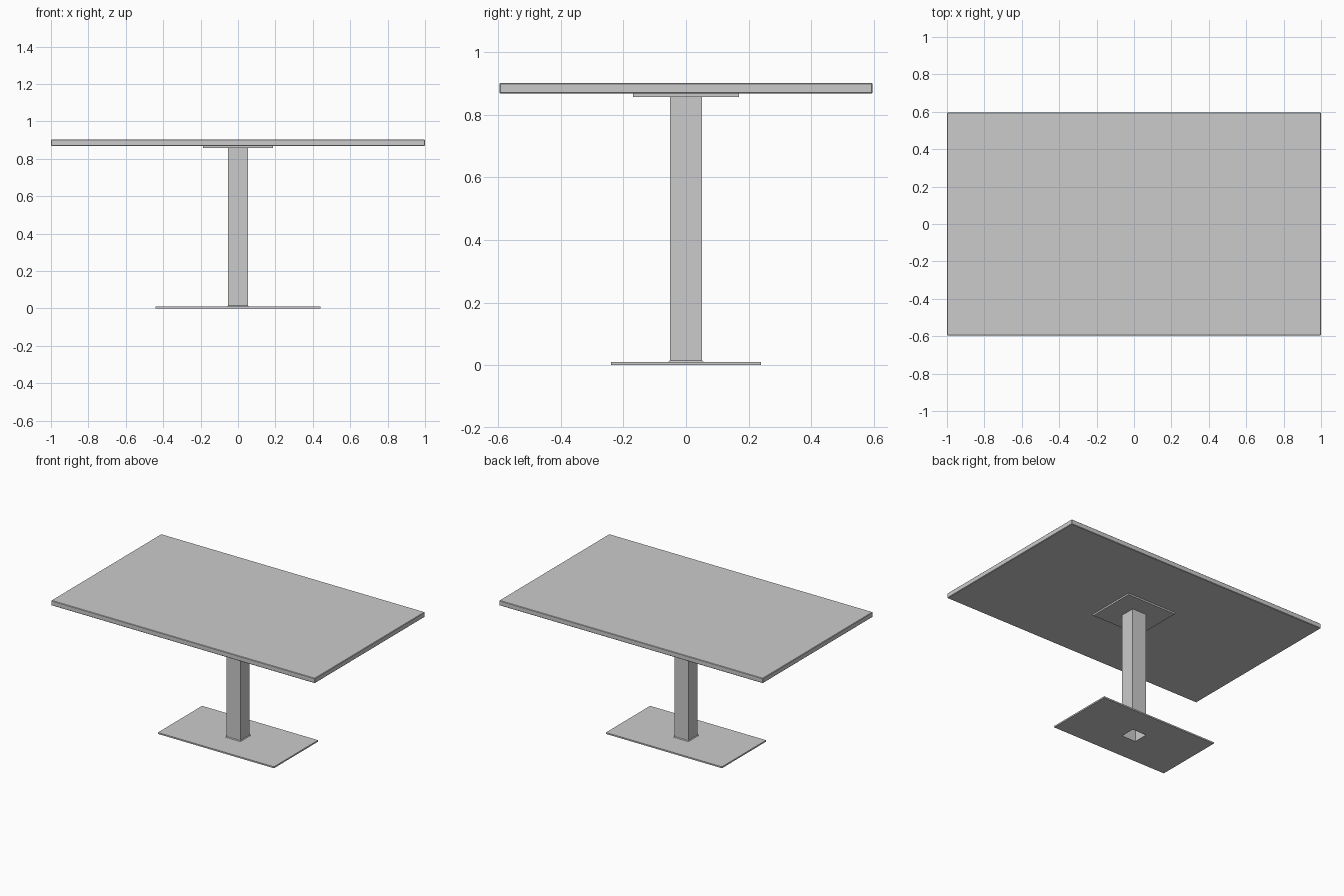
import bpy, bmesh

if "Cube" in bpy.data.objects:
    bpy.data.objects.remove(bpy.data.objects["Cube"])


def loft(name, rings, caps=True, loop=False, bevel=0.0):
    """Skin a stack of centred rectangles (half_x, half_y, z)."""
    bm = bmesh.new()
    rows = [[bm.verts.new((sx * hx, sy * hy, z))
             for sx, sy in ((-1, -1), (1, -1), (1, 1), (-1, 1))]
            for hx, hy, z in rings]
    pairs = list(zip(rows, rows[1:]))
    if loop:
        pairs.append((rows[-1], rows[0]))
    for a, b in pairs:
        for i in range(4):
            j = (i + 1) % 4
            bm.faces.new((a[i], a[j], b[j], b[i]))
    if caps and not loop:
        bm.faces.new(rows[0][::-1])
        bm.faces.new(rows[-1])
    me = bpy.data.meshes.new(name)
    bm.to_mesh(me)
    bm.free()
    ob = bpy.data.objects.new(name, me)
    bpy.context.collection.objects.link(ob)
    if bevel:
        mod = ob.modifiers.new("edge", 'BEVEL')
        mod.width = bevel
        mod.segments = 1
    return ob


CX, CY = 0.053, 0.051      # column half widths
BASE_T = 0.01              # base plate thickness

# Table top with slightly eased edges
loft("table_top", [(1.0, 0.596, 0.868), (1.0, 0.596, 0.902)], bevel=0.003)

# Mounting plate under the top
loft("mounting_plate", [(0.186, 0.169, 0.857), (0.186, 0.169, 0.868)])

# Hollow column, open through the base
loft("column", [(CX, CY, 0.0), (CX, CY, 0.857)], caps=False)

# Base plate with a square hole filled by the column
loft("base_plate", [(CX, CY, 0.0), (0.44, 0.239, 0.0),
                    (0.44, 0.239, BASE_T), (CX, CY, BASE_T)], caps=False)

# Sloped weld collar where the column meets the base
loft("weld_collar", [(CX + 0.005, CY + 0.005, BASE_T),
                     (CX, CY, BASE_T + 0.005)], caps=False)
